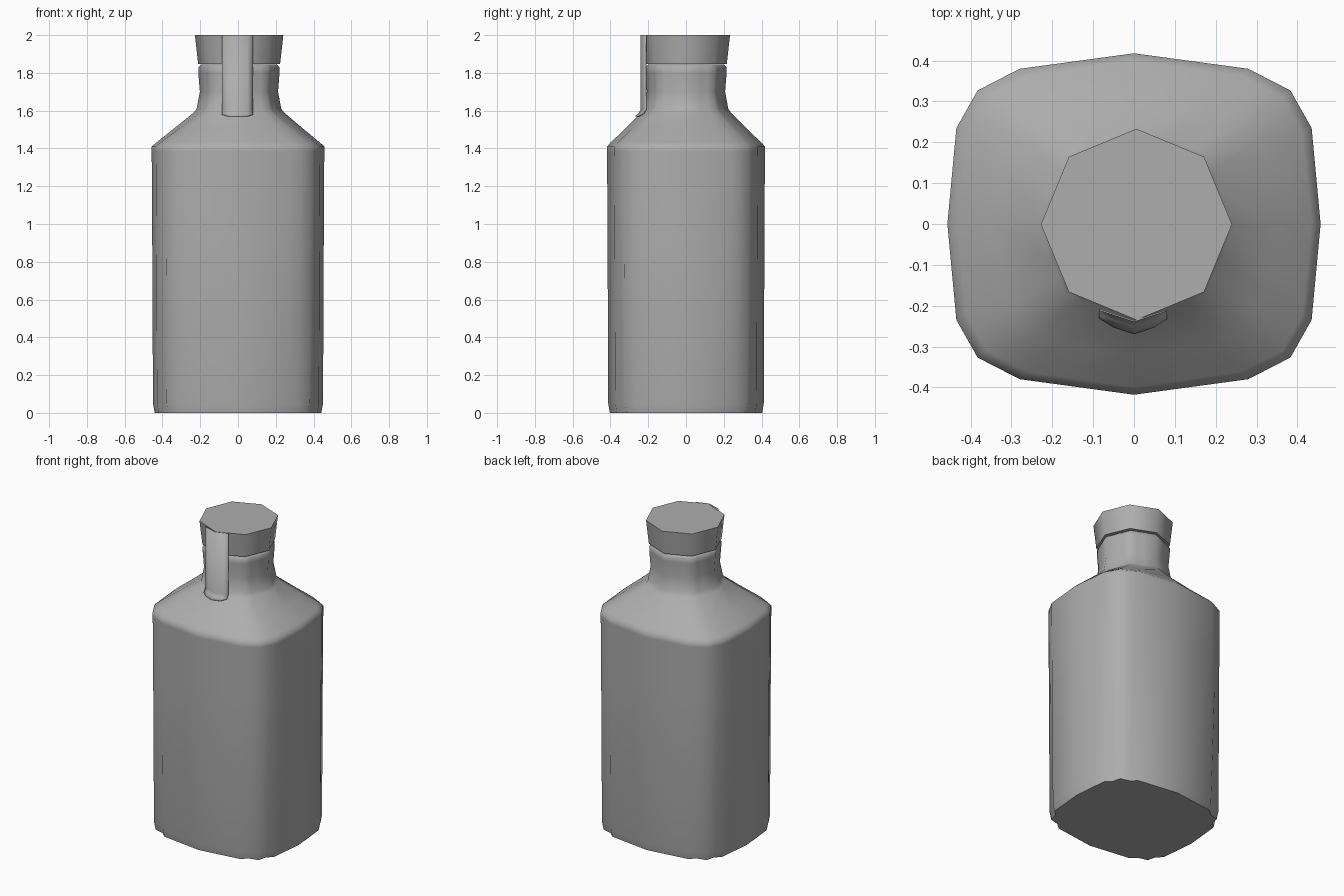
import bpy, bmesh, math
from mathutils import Vector

cube = bpy.data.objects.get("Cube")
if cube:
    bpy.data.objects.remove(cube, do_unlink=True)

grey = bpy.data.materials.new("plain grey")
grey.use_nodes = True
grey.diffuse_color = (0.42, 0.42, 0.42, 1)
grey.node_tree.nodes["Principled BSDF"].inputs["Base Color"].default_value = (0.42, 0.42, 0.42, 1)


def finish(name, bm, angle):
    """Turn a bmesh into a shaded grey object."""
    bmesh.ops.recalc_face_normals(bm, faces=bm.faces)
    mesh = bpy.data.meshes.new(name)
    bm.to_mesh(mesh)
    bm.free()
    mesh.materials.append(grey)
    obj = bpy.data.objects.new(name, mesh)
    bpy.context.collection.objects.link(obj)
    bpy.ops.object.select_all(action='DESELECT')
    obj.select_set(True)
    bpy.context.view_layer.objects.active = obj
    bpy.ops.object.shade_smooth_by_angle(angle=math.radians(angle))
    return obj


def loft(name, rings, angle):
    """Skin closed rings of points and cap both ends."""
    bm = bmesh.new()
    loops = [[bm.verts.new(p) for p in ring] for ring in rings]
    n = len(loops[0])
    for low, high in zip(loops, loops[1:]):
        for i in range(n):
            j = (i + 1) % n
            bm.faces.new((low[i], low[j], high[j], high[i]))
    bm.faces.new(loops[0][::-1])
    bm.faces.new(loops[-1])
    return finish(name, bm, angle)


def octagon_point(t, r):
    """Point on an octagon outline; whole values of t are its corners."""
    k = math.floor(t)
    a, b = [Vector((math.cos(c * math.pi / 4), math.sin(c * math.pi / 4))) for c in (k, k + 1)]
    return a.lerp(b, t - k) * r


def body_outline(groove):
    """Rounded rectangle with two shallow grooves in each corner."""
    a, mid, b = Vector((0.435, 0.235)), Vector((0.383, 0.327)), Vector((0.28, 0.38))
    g1 = a.lerp(mid, 0.5) * (1 - groove)
    g2 = b.lerp(mid, 0.5) * (1 - groove)
    quarter = [Vector((0.457, 0)), a, g1, mid, g2, b]
    back = [Vector((0, 0.418))] + [Vector((-p.x, p.y)) for p in quarter[:0:-1]]
    half = quarter + back
    return half + [-p for p in half]


# Octagon parameter for each outline point, so body and neck rings match
steps = []
for q in range(2):
    first = [0, 0.5, 0.75, 1, 1.25, 1.5]
    steps += [4 * q + t for t in first]
    steps += [4 * q + 2] + [4 * q + 4 - t for t in first[:0:-1]]

# Bottle: height, body scale, groove depth, blend to neck, neck radius
SECTIONS = [
    (0, 0.965, 0.03, 0, 0.2), (0.05, 0.985, 0.03, 0, 0.2),
    (1.05, 0.995, 0, 0, 0.2), (1.385, 1, 0, 0, 0.2),
    (1.41, 1, 0, 0, 0.2), (1.43, 0.99, 0, 0.08, 0.23),
    (1.5, 1, 0, 0.48, 0.23), (1.59, 1, 0, 0.96, 0.23),
    (1.61, 1, 0, 1, 0.224), (1.7, 1, 0, 1, 0.207),
    (1.8, 1, 0, 1, 0.215), (1.83, 1, 0, 1, 0.215), (1.845, 1, 0, 1, 0.2),
]
rings = []
for z, scale, groove, blend, radius in SECTIONS:
    ring = []
    for p, t in zip(body_outline(groove), steps):
        neck = octagon_point(t, radius) + Vector((0.005, 0))
        q = (p * scale).lerp(neck, blend)
        ring.append((q.x, q.y, z))
    rings.append(ring)
loft("bottle", rings, 62)

# Stopper: flared octagonal cap
cap_rings = []
for z, r in ((1.848, 0.217), (2.0, 0.234)):
    corners = [octagon_point(k, r) for k in range(8)]
    cap_rings.append([(p.x + 0.006, p.y - 0.001, z) for p in corners])
loft("stopper", cap_rings, 50)

# Seal strip: thin band over the front of the stopper and neck
bm = bmesh.new()
rows = []
for z, y in ((2.0, -0.238), (1.605, -0.238), (1.585, -0.25), (1.57, -0.268)):
    row = []
    for x in (-0.085, -0.05, 0, 0.05, 0.08):
        corner = 0.01 if z < 1.58 and abs(x) > 0.06 else 0
        row.append(bm.verts.new((x, y + abs(x) * 0.33 + corner, z + corner)))
    rows.append(row)
for upper, lower in zip(rows, rows[1:]):
    for i in range(4):
        bm.faces.new((upper[i], lower[i], lower[i + 1], upper[i + 1]))
strip = finish("seal_strip", bm, 50)
solid = strip.modifiers.new("thickness", 'SOLIDIFY')
solid.thickness = 0.004
solid.offset = 0
